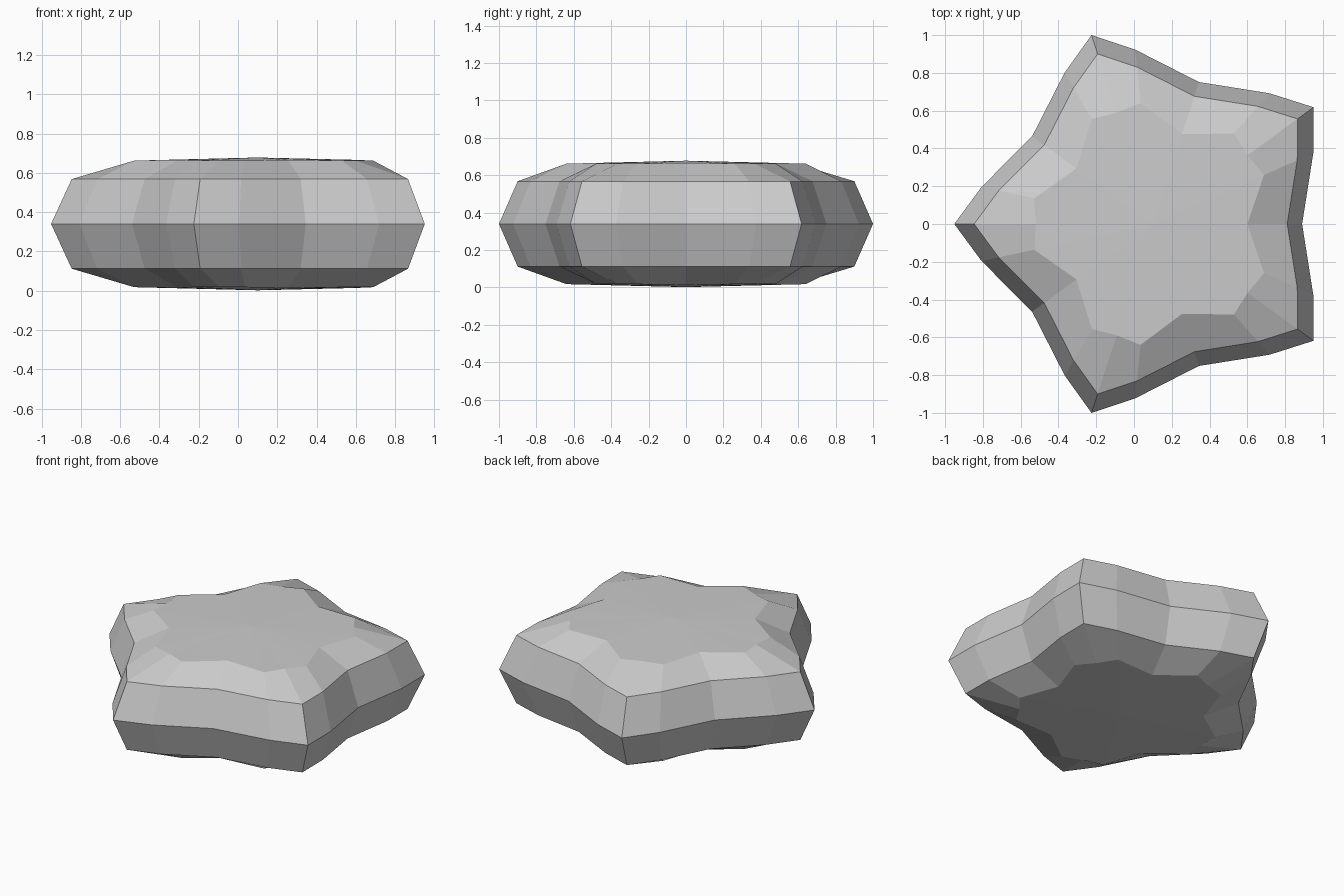
import bpy
import bmesh
from math import cos, sin, pi, radians

cube = bpy.data.objects.get("Cube")
if cube:
    bpy.data.objects.remove(cube, do_unlink=True)

# Plain grey stone colour
stone = bpy.data.materials.new("stone_grey")
stone.use_nodes = True
grey = (0.6, 0.6, 0.6, 1)
stone.diffuse_color = grey
stone.node_tree.nodes["Principled BSDF"].inputs["Base Color"].default_value = grey

CENTRE_X, MID_Z = 0.10, 0.34
SHOULDER = radians(12.2)

# Radii of tip, shoulder and valley on each ring, with heights above the middle
OUTER = (1.0515, 0.928, 0.79)
BEVEL = tuple(r * 0.9 for r in OUTER)
CAP = (0.62, 0.643, 0.50)
RINGS = [(OUTER, (0, 0, 0)),
         (BEVEL, (0.228, 0.228, 0.228)),
         (CAP, (0.322, 0.322, 0.326))]


def add_ring(bm, radii, heights, side):
    """Five-armed star loop: tip, shoulder, valley, shoulder for each arm."""
    steps = ((0, 0), (SHOULDER, 1), (pi / 5, 2), (2 * pi / 5 - SHOULDER, 1))
    verts = []
    for arm in range(5):
        for offset, kind in steps:
            a = pi + arm * 2 * pi / 5 + offset
            verts.append(bm.verts.new((CENTRE_X + radii[kind] * cos(a),
                                       radii[kind] * sin(a),
                                       MID_Z + side * heights[kind])))
    return verts


# Star body: upper and lower halves share the widest ring
bm = bmesh.new()
waist = add_ring(bm, *RINGS[0], 1)
for side in (1, -1):
    lower = waist
    for radii, heights in RINGS[1:]:
        upper = add_ring(bm, radii, heights, side)
        for i in range(len(upper)):
            j = (i + 1) % len(upper)
            bm.faces.new((lower[i], lower[j], upper[j], upper[i]))
        lower = upper
    # Very shallow cone closes the cap
    apex = bm.verts.new((CENTRE_X, 0, MID_Z + side * 0.338))
    for i in range(len(lower)):
        bm.faces.new((lower[i], lower[(i + 1) % len(lower)], apex))
bmesh.ops.recalc_face_normals(bm, faces=bm.faces)

mesh = bpy.data.meshes.new("star_body")
bm.to_mesh(mesh)
bm.free()
mesh.materials.append(stone)
body = bpy.data.objects.new("star_body", mesh)
bpy.context.collection.objects.link(body)
